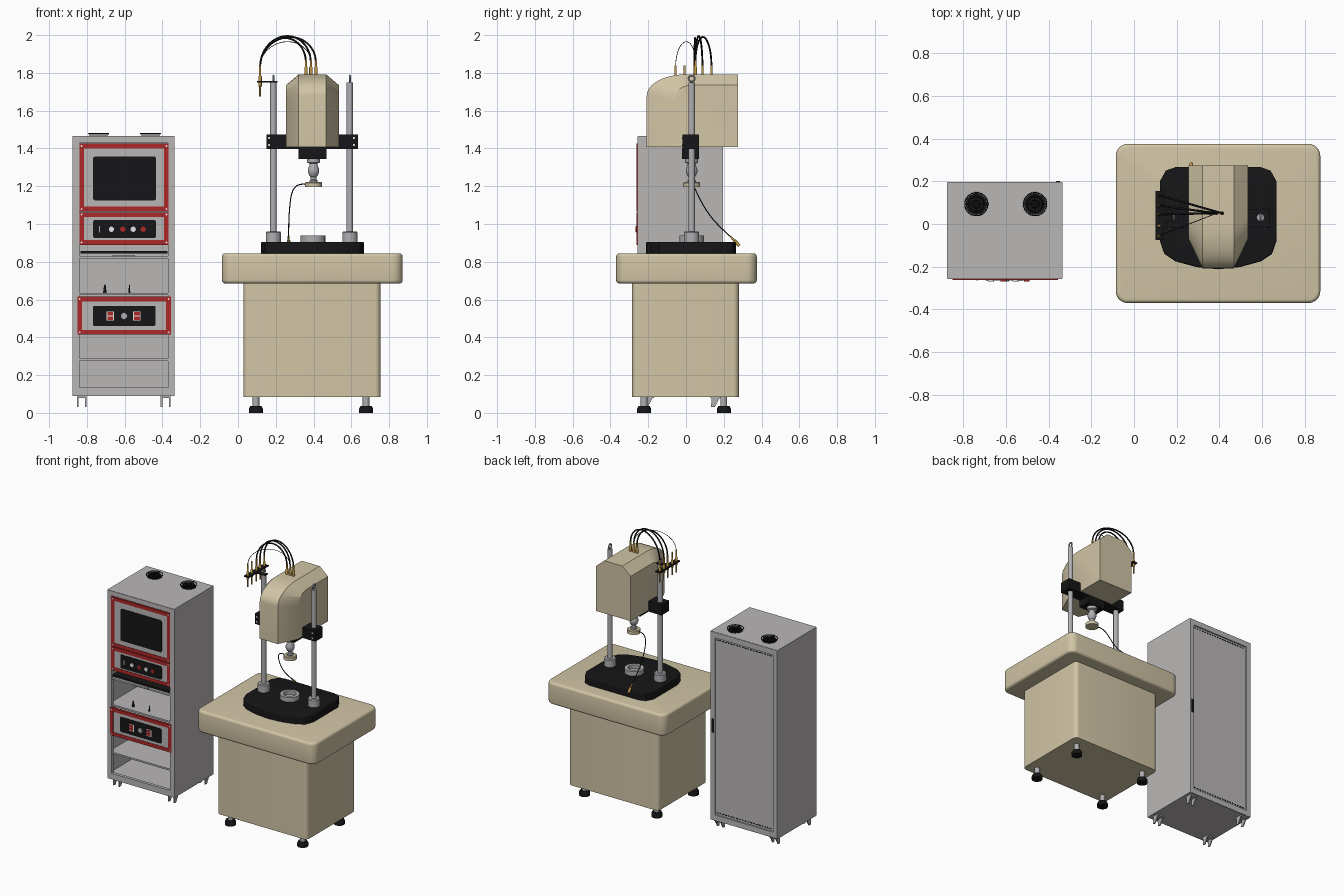
import bpy, bmesh, math
from mathutils import Vector, Matrix

if "Cube" in bpy.data.objects:
    bpy.data.objects.remove(bpy.data.objects["Cube"])


def material(name, *rgb):
    m = bpy.data.materials.new(name)
    m.diffuse_color = (*rgb, 1)
    m.use_nodes = True
    m.node_tree.nodes["Principled BSDF"].inputs["Base Color"].default_value = m.diffuse_color
    return m


BEIGE = material("beige paint", 0.64, 0.56, 0.38)
GREY = material("cabinet grey", 0.49, 0.47, 0.47)
STEEL = material("steel", 0.43, 0.43, 0.45)
BLACK = material("black", 0.008, 0.008, 0.009)
RED = material("red trim", 0.42, 0.022, 0.022)
BRASS = material("brass", 0.52, 0.30, 0.06)
WHITE = material("white", 0.8, 0.8, 0.8)


def finish(name, bm, mat):
    bmesh.ops.recalc_face_normals(bm, faces=bm.faces)
    me = bpy.data.meshes.new(name)
    bm.to_mesh(me)
    bm.free()
    me.materials.append(mat)
    ob = bpy.data.objects.new(name, me)
    bpy.context.collection.objects.link(ob)
    return ob


def boxes(name, mat, *spans):
    """One mesh of boxes, each (x0, x1, y0, y1, z0, z1)."""
    bm = bmesh.new()
    for x0, x1, y0, y1, z0, z1 in spans:
        m = Matrix.Translation(((x0 + x1) / 2, (y0 + y1) / 2, (z0 + z1) / 2)) @ \
            Matrix.Diagonal((x1 - x0, y1 - y0, z1 - z0, 1))
        bmesh.ops.create_cube(bm, size=1, matrix=m)
    return finish(name, bm, mat)


def frame(name, mat, x0, x1, y0, y1, z0, z1, side, top, bottom):
    return boxes(name, mat, (x0, x0 + side, y0, y1, z0, z1), (x1 - side, x1, y0, y1, z0, z1),
                 (x0 + side, x1 - side, y0, y1, z1 - top, z1),
                 (x0 + side, x1 - side, y0, y1, z0, z0 + bottom))


def prism(name, mat, pts, z0, z1, corner=0, rim=0, both=True):
    """Extruded outline with rounded upright corners and rounded rims."""
    bm = bmesh.new()
    f = bm.faces.new([bm.verts.new((x, y, z0)) for x, y in pts])
    new = bmesh.ops.extrude_face_region(bm, geom=[f])["geom"]
    bmesh.ops.translate(bm, vec=(0, 0, z1 - z0), verts=[v for v in new if isinstance(v, bmesh.types.BMVert)])
    upright = lambda e: abs(e.verts[0].co.z - e.verts[1].co.z) > 1e-5
    if corner:
        bmesh.ops.bevel(bm, geom=[e for e in bm.edges if upright(e)], offset=corner,
                        segments=6, profile=0.5, affect='EDGES')
    if rim:
        bmesh.ops.bevel(bm, geom=[e for e in bm.edges if not upright(e) and
                                  (both or e.verts[0].co.z > z1 - 1e-5)],
                        offset=rim, segments=4, profile=0.5, affect='EDGES')
    return finish(name, bm, mat)


def rect(x0, x1, y0, y1):
    return [(x0, y0), (x1, y0), (x1, y1), (x0, y1)]


def lathe(name, mat, prof, loc, axis=(0, 0, 1), n=32):
    """Spin (radius, height) points about an axis through loc."""
    bm = bmesh.new()
    vs = [bm.verts.new((r, 0, h)) for r, h in prof]
    es = [bm.edges.new(p) for p in zip(vs, vs[1:])]
    bmesh.ops.spin(bm, geom=vs + es, cent=(0, 0, 0), axis=(0, 0, 1), angle=math.tau, steps=n)
    bmesh.ops.remove_doubles(bm, verts=bm.verts, dist=1e-5)
    ob = finish(name, bm, mat)
    ob.rotation_mode = 'QUATERNION'
    ob.rotation_quaternion = Vector((0, 0, 1)).rotation_difference(Vector(axis))
    ob.location = loc
    return ob


def rod(name, mat, r, h, loc, axis=(0, 0, 1), n=24):
    return lathe(name, mat, [(0, 0), (r, 0), (r, h), (0, h)], loc, axis, n)


def ring(name, mat, R, r, loc, axis=(0, 0, 1)):
    circ = [(R + r * math.cos(i * math.tau / 8), r * math.sin(i * math.tau / 8)) for i in range(9)]
    return lathe(name, mat, circ, loc, axis)


def hose(name, pts, r):
    cu = bpy.data.curves.new(name, 'CURVE')
    cu.dimensions, cu.bevel_depth, cu.bevel_resolution, cu.resolution_u = '3D', r, 2, 6
    sp = cu.splines.new('NURBS')
    sp.points.add(len(pts) - 1)
    for p, co in zip(sp.points, pts):
        p.co = (*co, 1)
    sp.use_endpoint_u, sp.order_u = True, 3
    cu.materials.append(BLACK)
    bpy.context.collection.objects.link(bpy.data.objects.new(name, cu))


# --- cabinet shell, open at the front, recessed door at the back
X0, X1, YF, YB, Z0, Z1 = -0.875, -0.335, -0.255, 0.195, 0.09, 1.465
boxes("cabinet_shell", GREY, (X0, X0 + .012, YF, YB, Z0, Z1), (X1 - .012, X1, YF, YB, Z0, Z1),
      (X0 + .012, X1 - .012, YF, YB, Z1 - .012, Z1), (X0 + .012, X1 - .012, YF, YB, Z0, Z0 + .012))
frame("cabinet_front_frame", GREY, X0 + .002, X1 - .002, YF - .002, YF + .02, Z0 + .002, Z1 - .002, .033, .033, .043)
frame("cabinet_back_frame", GREY, X0 + .002, X1 - .002, YB - .02, YB + .002, Z0 + .002, Z1 - .002, .033, .04, .04)
boxes("back_door", GREY, (X0 + .012, X1 - .012, YB - .018, YB - .008, Z0 + .012, Z1 - .012))
boxes("back_door_vents", BLACK, *[(x, x + .012, YB - .009, YB - .005, z, z + .006)
      for z in (0.145, 1.405) for x in [-0.82 + .0225 * i for i in range(20)]])
boxes("back_door_handle", BLACK, (X1 - .03, X1 - .012, YB, YB + .006, 0.73, 0.83))
boxes("cabinet_shelves", GREY, *[(X0 + .012, X1 - .012, YF + .004, YB - .02, z - .012, z)
      for z in (0.13, 0.288, 0.636, 0.83)])

# --- instrument panels: casing, red frame, grey face, black display
for nm, x0, x1, z0, z1, s0, s1 in (("monitor", -.84, -.367, 1.067, 1.425, 1.125, 1.357),
                                   ("controller", -.84, -.367, .89, 1.062, .925, 1.022),
                                   ("power_unit", -.85, -.355, .415, .615, .46, .567)):
    boxes(nm + "_casing", GREY, (-.835, -.372, YF + .01, .05, z0 + .01, z1 - .01),
          (x0 + .02, x1 - .02, YF - .003, YF + .01, z0 + .02, z1 - .02))
    frame(nm + "_red_frame", RED, x0, x1, YF - .006, YF + .01, z0, z1, .025, .025, .025)
    ob = prism(nm + "_display", BLACK, rect(-.166, .166, -(s1 - s0) / 2, (s1 - s0) / 2), 0, .006, .01)
    ob.rotation_euler = (math.pi / 2, 0, 0)
    ob.location = ((x0 + x1) / 2 + (.003 if nm != "power_unit" else 0), YF - .001, (s0 + s1) / 2)
    for x in (x0 + .012, x1 - .012):
        for z in (z0 + .012, z1 - .012):
            rod(nm + "_screw", WHITE, .005, .002, (x, YF - .006, z), (0, -1, 0), 10)
for x, mat in ((-.67, WHITE), (-.61, RED), (-.555, WHITE), (-.502, RED)):
    rod("control_knob", mat, .014, .008, (x, YF - .005, .972), (0, -1, 0))
boxes("control_switch", STEEL, (-.737, -.731, YF - .01, YF - .005, .955, .99))
rod("power_knob", STEEL, .018, .01, (-.603, YF - .005, .513), (0, -1, 0))
for x in (-.676, -.535):
    boxes("power_switch_plate", WHITE, (x - .02, x + .02, YF - .009, YF - .005, .488, .538))
    boxes("power_switch", RED, (x - .015, x + .015, YF - .012, YF - .008, .493, .511),
          (x - .015, x + .015, YF - .012, YF - .008, .515, .533))

# --- keyboard tray and small things on the shelf
boxes("keyboard", BLACK, (-.835, -.372, YF, .0, .843, .856))
boxes("tray_handle", STEEL, (-.665, -.545, YF - .009, YF + .01, .826, .836))
for x, r in ((-.705, .009), (-.575, .005)):
    lathe("shelf_item", BLACK, [(0, 0), (r, 0), (r * .5, .04), (0, .045)], (x, -.2, .636), n=12)

# --- cabinet fans and casters
for x in (-.738, -.463):
    rod("fan_disc", BLACK, .05, .005, (x, .093, Z1 - .002))
    for r in (.018, .036, .054):
        ring("fan_guard_ring", BLACK, r, .0025, (x, .093, 1.48))
    boxes("fan_guard_bars", BLACK, (x - .054, x + .054, .09, .096, 1.474, 1.479),
          (x - .003, x + .003, .039, .147, 1.474, 1.479))
for x in (-.827, -.383):
    for y in (-.2, .155):
        boxes("caster_plate", STEEL, (x - .026, x + .026, y - .026, y + .03, .08, .09))
        bm = bmesh.new()
        for s in (-1, 1):
            prof = [(y - .02, .082), (y + .025, .082), (y - .002, .032), (y - .022, .032)]
            f = bm.faces.new([bm.verts.new((x + s * .026, *p)) for p in prof])
            g = bmesh.ops.extrude_face_region(bm, geom=[f])["geom"]
            bmesh.ops.translate(bm, vec=(-s * .008, 0, 0), verts=[v for v in g if isinstance(v, bmesh.types.BMVert)])
        finish("caster_fork", bm, STEEL)

# --- table: body, top, feet
prism("table_body", BEIGE, rect(.028, .755, -.285, .28), .085, .70, .03)
prism("table_top", BEIGE, rect(-.085, .872, -.37, .375), .685, .845, .055, .018)
for x in (.095, .678):
    for y in (-.222, .2):
        lathe("foot", BLACK, [(0, 0), (.037, 0), (.037, .022), (.03, .036), (0, .036)], (x, y, 0))
        rod("foot_stem", STEEL, .018, .06, (x, y, .03))

# --- test frame: base plate, columns, clamps
CX, CY = .394, .03
half = [(.20, .266), (.245, .25), (.273, .2), (.273, -.08), (.252, -.14), (.2, -.175), (.1, -.202)]
outline = [(CX + x, y) for x, y in half] + [(CX, -.212)] + [(CX - x, y) for x, y in reversed(half)]
prism("base_plate", BLACK, outline, .84, .905, rim=.008, both=False)
boxes("crosshead", BLACK, (.15, .636, -.018, .068, 1.398, 1.475), (.32, .468, -.02, .07, 1.345, 1.40))
for x, s in ((.187, -1), (.592, 1)):
    rod("column", STEEL, .018, .85, (x, CY, .90))
    lathe("column_collar", STEEL, [(0, 0), (.04, 0), (.04, .05), (.035, .056), (0, .056)], (x, CY, .905))
    ring("lifting_eye", STEEL, .016, .005, (x, CY, 1.77), (1, 0, 0))
    for z in (1.418, 1.455):
        rod("clamp_screw", WHITE, .006, .003, (x + s * .022, -.018, z), (0, -1, 0), 12)

# --- head cover: strips between a rounded ridge line and the side edge line
def sweep(yf, yt, zl, zt):
    arc = [(yt - (yt - yf) * math.cos(a), zl + (zt - zl) * math.sin(a))
           for a in [i * math.pi / 20 for i in range(11)]]
    return [(yf, 1.408)] + arc + [(.275, zt)]


ridge, edge = sweep(-.208, 0, 1.68, 1.792), sweep(-.07, .03, 1.65, 1.735)
bm = bmesh.new()
rows = [[bm.verts.new(c) for c in ((CX - .14, *e), (CX - .073, *r), (CX + .073, *r), (CX + .14, *e))]
        for r, e in zip(ridge, edge)]
bl, br = (bm.verts.new((CX + s * .14, .275, 1.408)) for s in (-1, 1))
for a, b in zip(rows, rows[1:]):
    for i in range(3):
        bm.faces.new((a[i], a[i + 1], b[i + 1], b[i]))
bm.faces.new([r[0] for r in rows] + [bl])
bm.faces.new([r[3] for r in rows] + [br])
bm.faces.new(rows[0] + [br, bl])
bm.faces.new(rows[-1] + [br, bl])
finish("head_cover", bm, BEIGE)

# --- spindle, upper plate, lower cup
lathe("spindle", STEEL, [(0, 1.35), (.034, 1.35), (.034, 1.325), (.02, 1.32), (.022, 1.31), (.03, 1.29),
                         (.03, 1.275), (.022, 1.255), (.016, 1.25), (.016, 1.235), (.022, 1.23),
                         (.022, 1.215), (0, 1.215)], (.4, CY, 0))
lathe("upper_plate", BEIGE, [(0, 1.195), (.045, 1.195), (.045, 1.218), (.04, 1.222), (0, 1.222)], (.4, CY, 0))
lathe("lower_cup", STEEL, [(.042, .90), (.065, .90), (.065, .938), (.042, .938), (.042, .90)], (.397, CY, 0))
rod("lower_cup_floor", STEEL, .044, .012, (.397, CY, .90))

# --- hose rack, connectors and hoses
boxes("hose_rack", BLACK, (.1, .14, -.075, .155, 1.75, 1.758), (.13, .21, .015, .045, 1.75, 1.758))
conn = [(0, 0), (.005, 0), (.005, .05), (.009, .055), (.009, .105), (.006, .11), (.006, .165), (0, .165)]
ys = (.135, .087, .045, -.008, -.055)
for y in ys:
    lathe("rack_connector", BRASS, conn, (.117, y, 1.675), n=12)
ends = (.413, .386, .36)
for x in ends:
    lathe("head_connector", BRASS, [(0, 0), (.009, 0), (.009, .04), (.006, .045), (.006, .078), (0, .078)],
          (x, .05, 1.788), n=12)
for y, x1, top, r in ((.135, ends[0], 1.99, .005), (.087, ends[1], 1.995, .005),
                      (.045, ends[2], 1.985, .005), (-.055, ends[1], 1.965, .0018)):
    pts = []
    for i in range(17):
        a = math.pi * i / 16
        t = (1 - math.cos(a)) / 2
        pts.append((.117 + (x1 - .117) * t, y + (.05 - y) * t, 1.835 + .02 * t + (top - 1.845) * math.sin(a)))
    hose("arched_hose", pts, r)

# --- sensor cable hanging from the upper plate
hose("sensor_cable", [(.36, .03, 1.21), (.325, .035, 1.215), (.285, .05, 1.18), (.272, .1, 1.08),
                      (.268, .17, .99), (.268, .245, .925)], .003)
lathe("sensor_plug", BRASS, [(0, 0), (.005, 0), (.006, .03), (.009, .032), (.009, .07), (0, .07)],
      (.268, .235, .935), (0, .68, -.73), 12)

# --- smooth the rounded parts, keep hard edges
bpy.ops.object.select_all(action='DESELECT')
for ob in bpy.context.scene.objects:
    if ob.type == 'MESH':
        ob.select_set(True)
        bpy.context.view_layer.objects.active = ob
bpy.ops.object.shade_smooth_by_angle(angle=math.radians(32))
